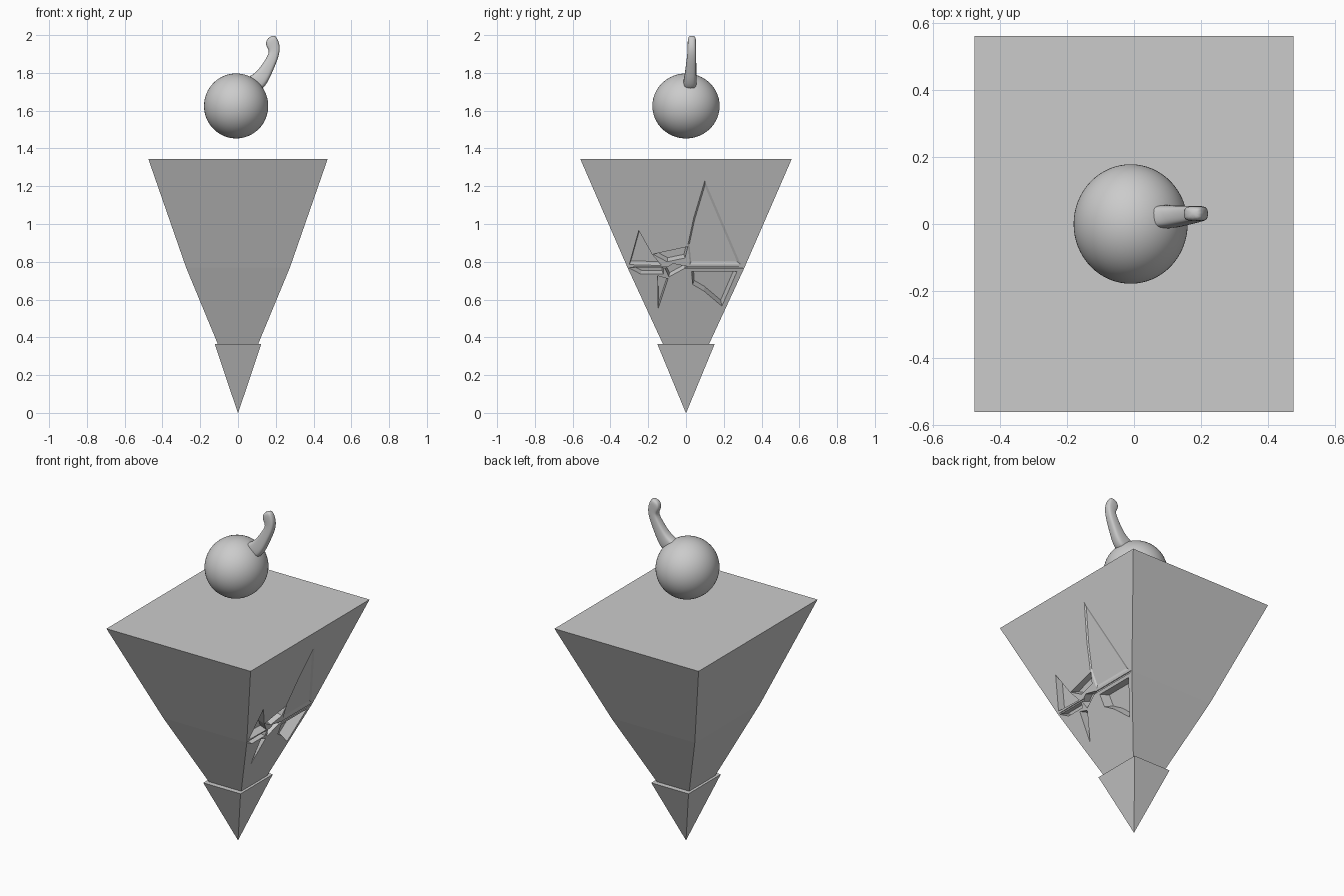
import bpy, bmesh, math
from mathutils import Vector

if "Cube" in bpy.data.objects:
    bpy.data.objects.remove(bpy.data.objects["Cube"], do_unlink=True)

grey = bpy.data.materials.new("plain grey")
grey.use_nodes = True
grey.diffuse_color = (0.6, 0.6, 0.6, 1)
grey.node_tree.nodes["Principled BSDF"].inputs["Base Color"].default_value = (0.6, 0.6, 0.6, 1)


def make(name, bm):
    bmesh.ops.recalc_face_normals(bm, faces=bm.faces)
    mesh = bpy.data.meshes.new(name)
    bm.to_mesh(mesh)
    bm.free()
    mesh.materials.append(grey)
    ob = bpy.data.objects.new(name, mesh)
    bpy.context.collection.objects.link(ob)
    return ob


def loft(name, rings):
    """Skin a list of equal point rings and cap both ends."""
    bm = bmesh.new()
    loops = [[bm.verts.new(p) for p in ring] for ring in rings]
    for a, b in zip(loops, loops[1:]):
        for i in range(len(a)):
            j = (i + 1) % len(a)
            bm.faces.new((a[i], a[j], b[j], b[i]))
    bm.faces.new(loops[0])
    bm.faces.new(loops[-1])
    bmesh.ops.remove_doubles(bm, verts=bm.verts, dist=1e-5)
    return make(name, bm)


def rect(hx, hy, z):
    return [(-hx, -hy, z), (hx, -hy, z), (hx, hy, z), (-hx, hy, z)]


# Inverted pyramid body and its pointed tip
body = loft("pyramid_body", [rect(.105, .12, .36), rect(.275, .31, .77), rect(.475, .56, 1.345)])
loft("pyramid_tip", [rect(.001, .001, 0), rect(.123, .152, .365)])


# Broken star carved into the left side
def face_x(z):
    return .275 + (z - .77) * (.348 if z > .77 else .415)


def carve(name, outline, depth, inward=Vector((-.93, 0, .36))):
    pts = [Vector((face_x(z), y, z)) for y, z in outline]
    mid = sum(pts, Vector()) / len(pts)
    floor = [mid + (p - mid) * .9 + inward * depth for p in pts]
    outer = [p - inward * .03 for p in pts]
    cutter = loft(name, [outer, pts, floor])
    cutter.hide_render = True
    cutter.hide_set(True)
    mod = body.modifiers.new(name, "BOOLEAN")
    mod.object = cutter
    mod.solver = "EXACT"


carve("upper_spike_cutter", [(-.25, .965), (-.30, .785), (-.13, .78), (-.18, .84)], .04)
carve("inner_spike_cutter", [(-.175, .84), (.01, .88), (-.005, .82), (-.10, .80)], .05)
carve("side_spike_cutter", [(-.30, .767), (-.12, .767), (-.12, .735), (-.24, .735)], .05)
carve("lower_spike_cutter", [(-.15, .725), (-.095, .71), (-.147, .555)], .05)
carve("centre_cutter", [(-.11, .762), (-.07, .79), (.01, .775), (-.09, .72)], .05)
carve("panel_cutter", [(.03, .748), (.27, .748), (.19, .565), (.095, .645), (.035, .68)], .06)
carve("shard_cutter", [(.10, 1.23), (.04, 1.03), (.01, .89), (.02, .785), (.29, .785)], .006,
      Vector((-1, 0, 0)))
carve("seam_cutter", [(-.31, .773), (.31, .773), (.31, .765), (-.31, .765)], .008)

# Ball floating above
bpy.ops.mesh.primitive_uv_sphere_add(segments=64, ring_count=32, radius=1, location=(-.01, 0, 1.625))
ball = bpy.context.object
ball.name = "ball"
ball.scale = (.17, .178, .172)
ball.data.materials.append(grey)
bpy.ops.object.shade_smooth()

# Curved stem: left x, left z, right x, right z, centre y, half thickness
sections = [
    (.00, 1.76, .11, 1.69, .02, .040),
    (.08, 1.785, .155, 1.74, .022, .034),
    (.125, 1.84, .185, 1.81, .026, .029),
    (.16, 1.895, .215, 1.88, .03, .025),
    (.165, 1.92, .224, 1.93, .031, .023),
    (.143, 1.945, .216, 1.97, .031, .023),
    (.153, 1.985, .195, 2.005, .031, .021),
]
rings = []
for lx, lz, rx, rz, cy, h in sections:
    a, b = Vector((lx, cy, lz)), Vector((rx, cy, rz))
    ring = []
    for k in range(12):
        c, s = math.cos(k * math.pi / 6), math.sin(k * math.pi / 6)
        c, s = (math.copysign(abs(v) ** .6, v) for v in (c, s))
        ring.append((a + b) / 2 + (b - a) / 2 * c + Vector((0, h * s, 0)))
    rings.append(ring)
stem = loft("stem", rings)
sub = stem.modifiers.new("rounding", "SUBSURF")
sub.levels = sub.render_levels = 2
for poly in stem.data.polygons:
    poly.use_smooth = True
